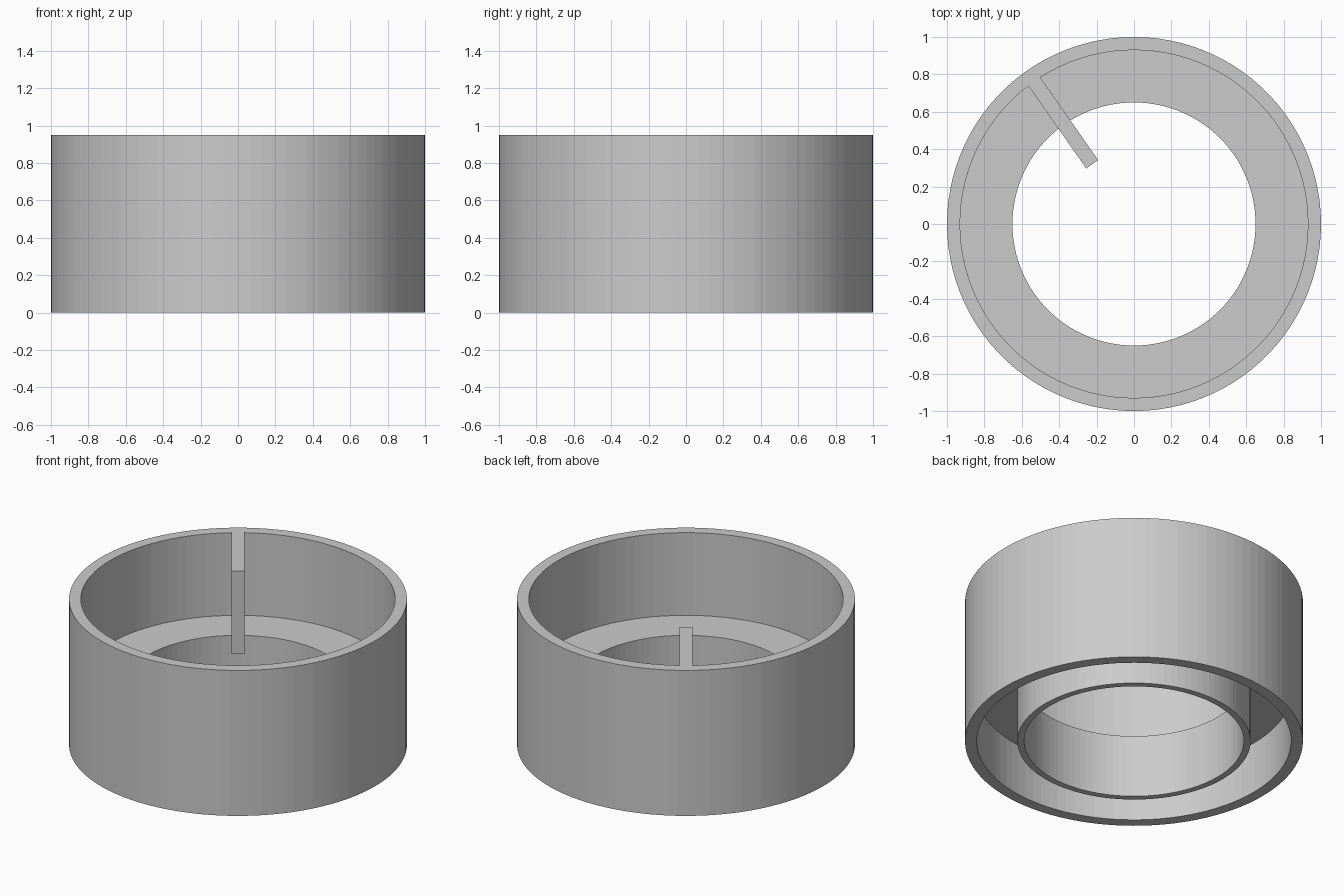
import bpy, bmesh, math
from mathutils import Matrix, Vector

cube = bpy.data.objects.get("Cube")
if cube:
    bpy.data.objects.remove(cube, do_unlink=True)

SEGMENTS = 100
HEIGHT, SHELF_TOP, SHELF_BOTTOM = 0.95, 0.41, 0.335
OUTER, WALL_IN, COLLAR_OUT, HOLE = 1.0, 0.93, 0.69, 0.65

grey = bpy.data.materials.new("plain grey")
grey.use_nodes = True
colour = (0.6, 0.6, 0.6, 1)
grey.diffuse_color = colour
grey.node_tree.nodes["Principled BSDF"].inputs["Base Color"].default_value = colour


def add_object(name, bm):
    bmesh.ops.recalc_face_normals(bm, faces=bm.faces)
    mesh = bpy.data.meshes.new(name)
    bm.to_mesh(mesh)
    bm.free()
    mesh.materials.append(grey)
    obj = bpy.data.objects.new(name, mesh)
    bpy.context.collection.objects.link(obj)
    return obj


# Housing: outer wall, shelf and lower collar as one revolved section
section = [(HOLE, 0), (COLLAR_OUT, 0), (COLLAR_OUT, SHELF_BOTTOM),
           (WALL_IN, SHELF_BOTTOM), (WALL_IN, 0), (OUTER, 0),
           (OUTER, HEIGHT), (WALL_IN, HEIGHT), (WALL_IN, SHELF_TOP),
           (HOLE, SHELF_TOP)]
bm = bmesh.new()
verts = [bm.verts.new((r, 0, z)) for r, z in section]
edges = [bm.edges.new((v, verts[i - 1])) for i, v in enumerate(verts)]
bmesh.ops.spin(bm, geom=verts + edges, cent=(0, 0, 0), axis=(0, 0, 1),
               angle=math.tau, steps=SEGMENTS, use_merge=True)
bmesh.ops.remove_doubles(bm, verts=bm.verts, dist=0.0001)
housing = add_object("ring_housing", bm)

# Fin: radial plate from the wall, reaching over the hole
TIP, ROOT, THICKNESS = 0.39, 0.965, 0.078
bm = bmesh.new()
bmesh.ops.create_cube(bm, size=1)
bmesh.ops.scale(bm, verts=bm.verts,
                vec=Vector((ROOT - TIP, THICKNESS, HEIGHT - SHELF_TOP)))
bmesh.ops.translate(bm, verts=bm.verts,
                    vec=Vector(((ROOT + TIP) / 2, 0, (HEIGHT + SHELF_TOP) / 2)))
bmesh.ops.rotate(bm, verts=bm.verts, cent=(0, 0, 0),
                 matrix=Matrix.Rotation(math.radians(125), 3, 'Z'))
fin = add_object("radial_fin", bm)

# Fuse the fin into the wall and shelf
union = housing.modifiers.new("fuse_fin", 'BOOLEAN')
union.operation = 'UNION'
union.solver = 'EXACT'
union.object = fin
bpy.context.view_layer.objects.active = housing
housing.select_set(True)
bpy.ops.object.modifier_apply(modifier=union.name)
bpy.data.objects.remove(fin, do_unlink=True)
